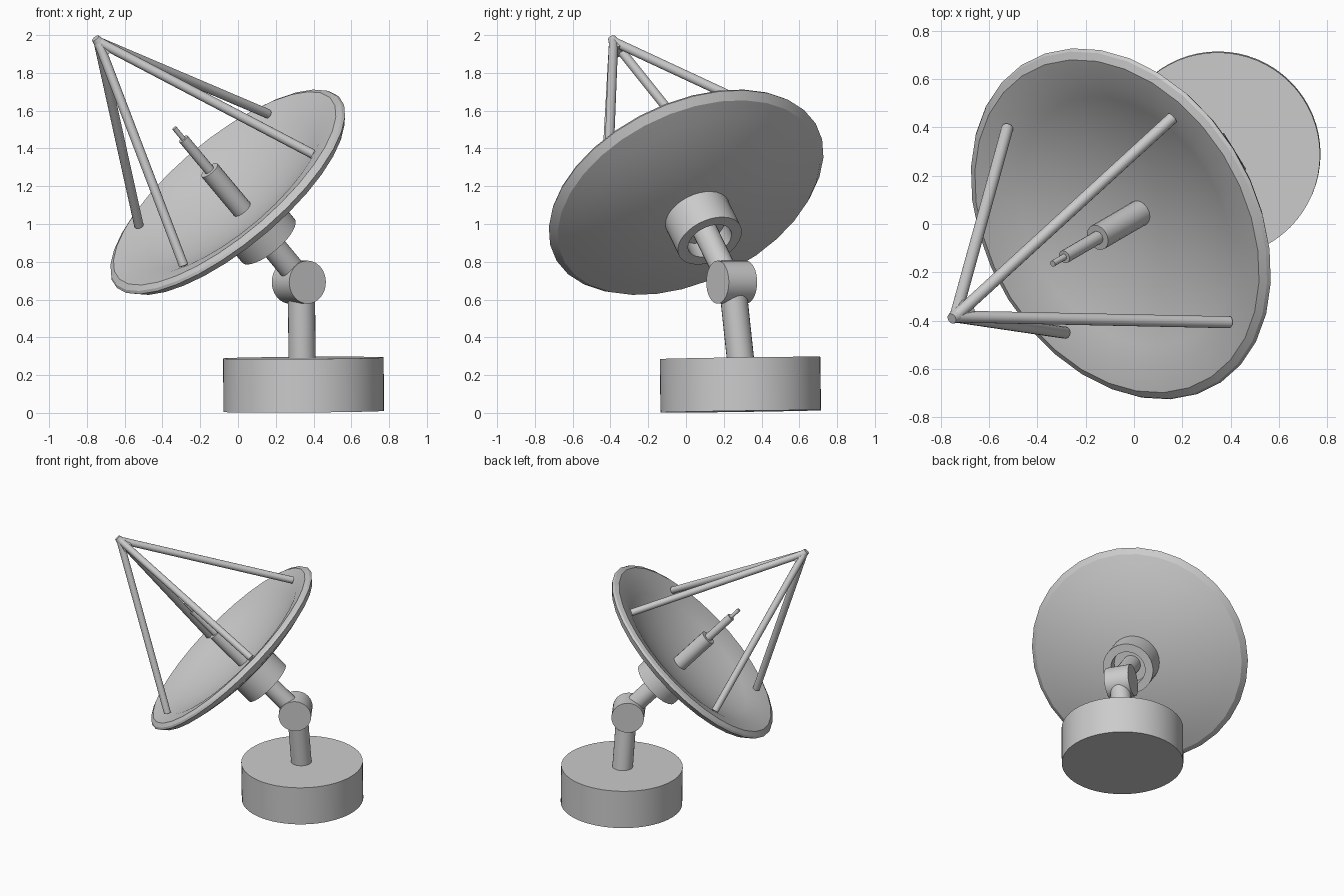
import bpy
import bmesh
from math import cos, sin, pi, radians
from mathutils import Matrix, Vector

cube = bpy.data.objects.get("Cube")
if cube:
    bpy.data.objects.remove(cube, do_unlink=True)

grey = bpy.data.materials.new("light_grey")
grey.use_nodes = True
COLOUR = (0.6, 0.6, 0.6, 1.0)
grey.diffuse_color = COLOUR
grey.node_tree.nodes["Principled BSDF"].inputs["Base Color"].default_value = COLOUR


def frame(origin, z_axis, x_hint=(1, 0, 0)):
    """Matrix whose z points along z_axis and whose x lies near x_hint."""
    z = Vector(z_axis).normalized()
    hint = Vector(x_hint)
    x = (hint - z * hint.dot(z)).normalized()
    y = z.cross(x)
    rot = Matrix((x, y, z)).transposed().to_4x4()
    return Matrix.Translation(origin) @ rot


def lathe(name, profile, matrix, segments=32):
    """Spin a (radius, height) profile, open at the axis, round local z."""
    bm = bmesh.new()
    verts = [bm.verts.new((r, 0, h)) for r, h in profile]
    edges = [bm.edges.new(pair) for pair in zip(verts, verts[1:])]
    bmesh.ops.spin(bm, geom=verts + edges, cent=(0, 0, 0), axis=(0, 0, 1),
                   angle=2 * pi, steps=segments)
    bmesh.ops.remove_doubles(bm, verts=bm.verts, dist=0.0001)
    bmesh.ops.recalc_face_normals(bm, faces=bm.faces)
    mesh = bpy.data.meshes.new(name)
    bm.to_mesh(mesh)
    bm.free()
    mesh.materials.append(grey)
    obj = bpy.data.objects.new(name, mesh)
    bpy.context.collection.objects.link(obj)
    obj.matrix_world = matrix
    bpy.ops.object.select_all(action='DESELECT')
    obj.select_set(True)
    bpy.context.view_layer.objects.active = obj
    bpy.ops.object.shade_smooth_by_angle(angle=radians(28))
    return obj


def rod(name, start, end, radius, segments=24):
    """Solid cylinder between two points."""
    start, end = Vector(start), Vector(end)
    length = (end - start).length
    hint = (1, 0, 0) if abs((end - start).normalized().x) < 0.9 else (0, 1, 0)
    return lathe(name, [(0, 0), (radius, 0), (radius, length), (0, length)],
                 frame(start, end - start, hint), segments)


# Dish frame: local z is the pointing axis, local x aims at the first strut
AIM = Vector((-0.60, -0.35, 0.719)).normalized()
dish = frame((-0.055, 0.0, 1.17), AIM, (0.455, -0.40, 0.19))


def on_axis(height):
    return dish @ Vector((0, 0, height))


# Base drum and slightly leaning post
rod("base", (0.348, 0.29, 0.008), (0.346, 0.286, 0.291), 0.425, 64)
rod("post", (0.34, 0.292, 0.25), (0.335, 0.245, 0.69), 0.072)

# Elevation joint: horizontal barrel across the pointing axis
pivot = Vector((0.322, 0.242, 0.692))
half = Vector((0.525, -0.851, 0)) * 0.088
rod("joint", pivot - half, pivot + half, 0.114, 32)
rod("arm", on_axis(-0.64), on_axis(-0.2), 0.066)

# Hub: collar behind the dish, hollow at the back
lathe("hub", [(0, -0.15), (0.181, -0.15), (0.181, -0.36), (0.123, -0.36),
              (0.123, -0.26), (0, -0.26)], dish)

# Reflector: parabolic bowl, shallow flange and a rounded rim
steps = [i / 8 for i in range(9)]
bowl = [(0.63 * t, -0.13 + 0.134 * t * t) for t in steps]
rim = [(0.737, 0.026), (0.768, 0.012), (0.777, -0.002)]
back = [(0.742 * t, -0.18 + 0.138 * t * t) for t in reversed(steps)]
lathe("reflector", bowl + rim + back, dish)

# Feed: stepped cylinders along the axis
lathe("feed", [(0, -0.15), (0.055, -0.15), (0.055, 0.16), (0.028, 0.16),
               (0.028, 0.39), (0.013, 0.39), (0.013, 0.47), (0, 0.47)],
      dish, 16)

# Four struts meeting in a tapered cap
apex = Vector((-0.755, -0.392, 1.984))
for i in range(4):
    a = i * pi / 2
    foot = dish @ Vector((0.64 * cos(a), 0.64 * sin(a), 0.015))
    rod(f"strut_{i + 1}", foot, apex - AIM * 0.025, 0.025, 14)
lathe("strut_cap", [(0, 0), (0.022, 0), (0.045, 0.1), (0, 0.1)],
      frame(apex, -AIM), 16)
